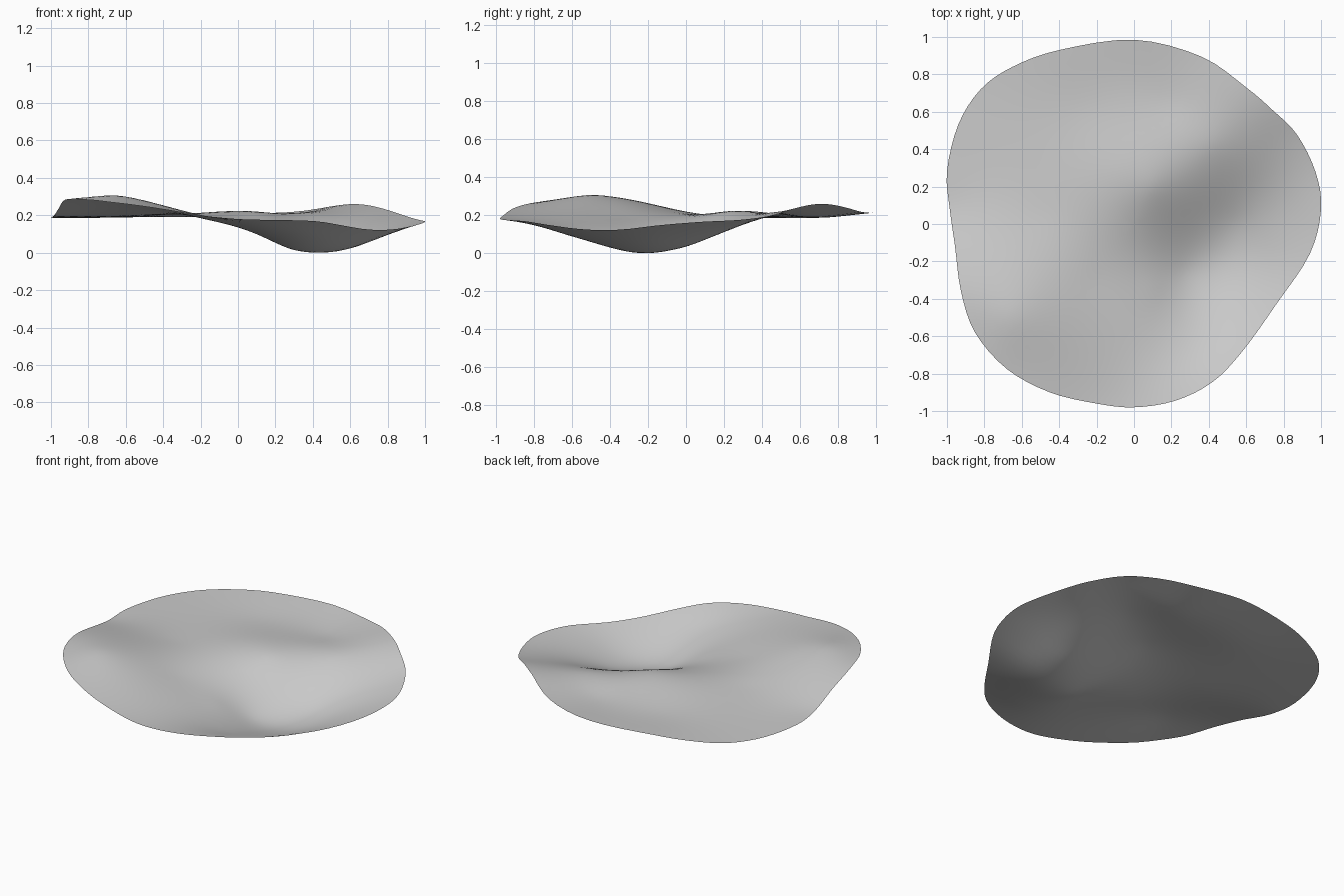
import bpy, math
from mathutils import Vector

if "Cube" in bpy.data.objects:
    bpy.data.objects.remove(bpy.data.objects["Cube"])

# Rim of the wavy sheet (counter-clockwise) and heights of the main dips and bumps
RIM = [(1, .08, .165), (.97, .28, .175), (.87, .48, .205), (.74, .61, .245), (.6, .73, .26),
       (.36, .895, .225), (0, .985, .213), (-.4, .93, .21), (-.65, .84, .197), (-.82, .72, .187),
       (-.94, .53, .185), (-1, .28, .188), (-.985, .08, .197), (-.957, -.12, .24),
       (-.925, -.36, .283), (-.85, -.58, .285), (-.68, -.775, .27), (-.45, -.9, .24),
       (-.2, -.96, .2), (0, -.98, .18), (.22, -.945, .175), (.42, -.845, .168),
       (.58, -.68, .142), (.76, -.43, .122), (.94, -.16, .145)]
INNER = [(.45, -.2, 0), (.55, 0, .035), (.62, -.2, .03), (.38, -.4, .03), (.28, -.25, .02),
         (.35, -.64, .1), (.1, -.35, .105), (.64, .17, .1), (.77, -.08, .085),
         (0, -.55, .15), (.1, .2, .212), (.4, .42, .21), (-.1, 0, .19), (-.2, -.3, .185),
         (-.1, .27, .22), (-.5, .05, .205), (-.65, -.5, .306), (-.6, .42, .19),
         (-.25, .62, .19), (.2, .65, .19)]
KNOTS = RIM + INNER


def kernel(ax, ay, bx, by):
    d = (ax - bx) ** 2 + (ay - by) ** 2
    return 0 if d < 1e-12 else d * math.log(d)


def solve(m, b):
    """Gaussian elimination with pivoting."""
    n = len(b)
    a = [row[:] + [v] for row, v in zip(m, b)]
    for i in range(n):
        p = max(range(i, n), key=lambda r: abs(a[r][i]))
        a[i], a[p] = a[p], a[i]
        for r in range(i + 1, n):
            f = a[r][i] / a[i][i]
            if f:
                for c in range(i, n + 1):
                    a[r][c] -= f * a[i][c]
    x = [0] * n
    for i in reversed(range(n)):
        x[i] = (a[i][n] - sum(a[i][c] * x[c] for c in range(i + 1, n))) / a[i][i]
    return x


# Thin-plate surface through the knots
rows = [[kernel(p[0], p[1], q[0], q[1]) for q in KNOTS] + [1, p[0], p[1]] for p in KNOTS]
rows += [[(1, q[0], q[1])[k] for q in KNOTS] + [0, 0, 0] for k in range(3)]
W = solve(rows, [p[2] for p in KNOTS] + [0, 0, 0])


def height(x, y):
    s = W[-3] + W[-2] * x + W[-1] * y
    return s + sum(w * kernel(x, y, q[0], q[1]) for w, q in zip(W, KNOTS))


def spline(pts, steps):
    """Closed Catmull-Rom curve."""
    out, n = [], len(pts)
    for i in range(n):
        a, b, c, d = (Vector(pts[(i + k) % n][:2]) for k in (-1, 0, 1, 2))
        for j in range(steps):
            t = j / steps
            out.append(.5 * (2 * b + (c - a) * t + (2 * a - 5 * b + 4 * c - d) * t * t
                             + (3 * b - a - 3 * c + d) * t ** 3))
    return out


# Sheet: concentric rings of the outline, lifted onto the surface
outline = spline(RIM, 4)
N, RINGS = len(outline), 26
verts = [(0, 0, height(0, 0))]
faces = []
for r in range(1, RINGS + 1):
    for p in outline:
        q = p * (r / RINGS)
        verts.append((q.x, q.y, height(q.x, q.y)))
for j in range(N):
    k = (j + 1) % N
    faces.append((0, 1 + j, 1 + k))
    for r in range(RINGS - 1):
        a, b = 1 + r * N, 1 + (r + 1) * N
        faces.append((a + j, b + j, b + k, a + k))
low = min(v[2] for v in verts)
verts = [(x, y, z - low) for x, y, z in verts]

mesh = bpy.data.meshes.new("wavy_sheet")
mesh.from_pydata(verts, [], faces)
mesh.update()
sheet = bpy.data.objects.new("wavy_sheet", mesh)
bpy.context.collection.objects.link(sheet)
mesh.shade_smooth()

grey = bpy.data.materials.new("plain grey")
grey.diffuse_color = (.6, .6, .6, 1)
grey.use_nodes = True
grey.node_tree.nodes["Principled BSDF"].inputs["Base Color"].default_value = grey.diffuse_color
mesh.materials.append(grey)
